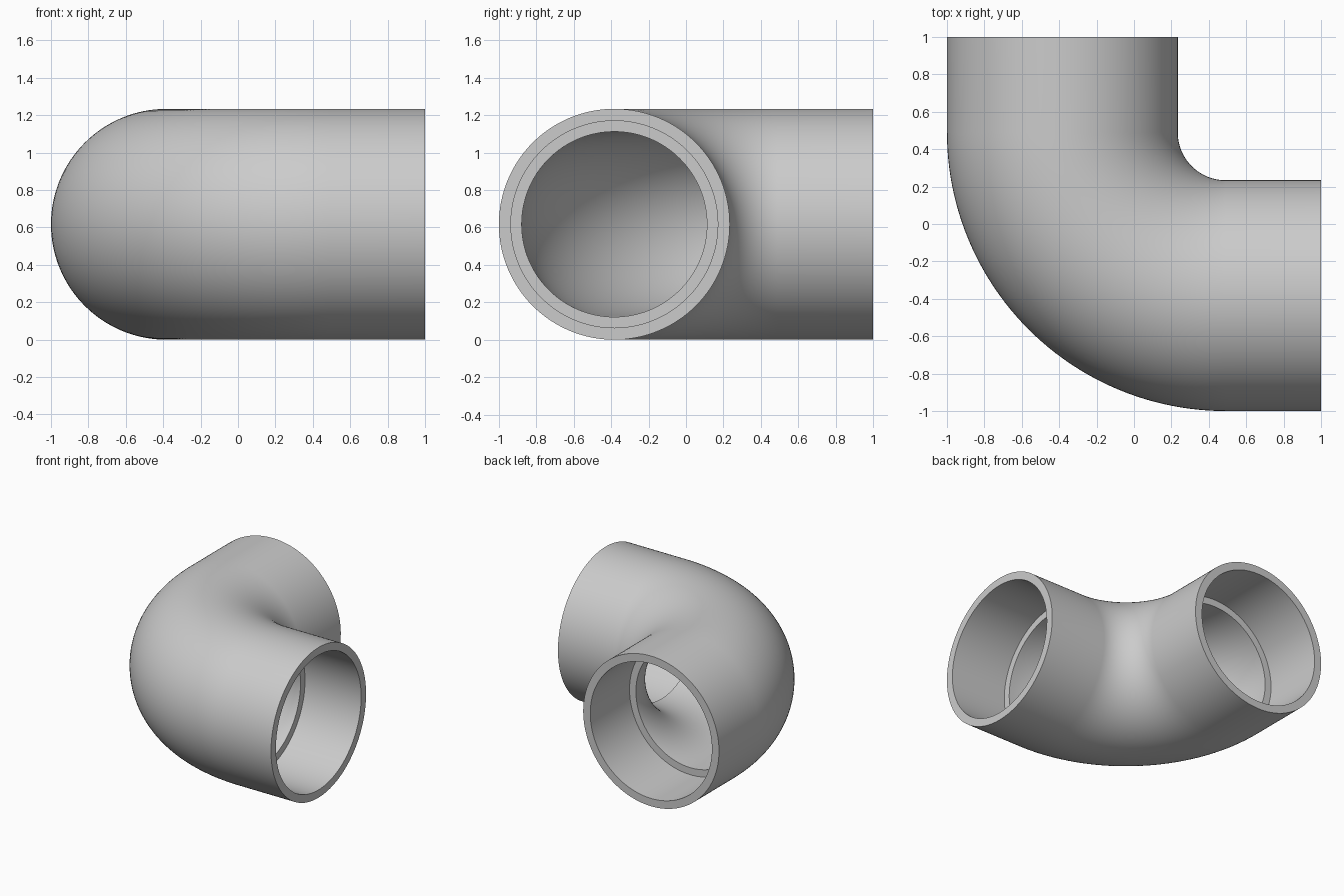
import bpy
import bmesh
from math import sin, cos, pi, radians
from mathutils import Vector

cube = bpy.data.objects.get("Cube")
if cube:
    bpy.data.objects.remove(cube, do_unlink=True)

OUTER, SOCKET, BORE = 0.617, 0.553, 0.495   # pipe, socket and bore radii
PIVOT = 0.49                                # bend centre in x and y
BEND = PIVOT + 1 - OUTER                    # centreline bend radius
STRAIGHT = 1 - PIVOT                        # length of each straight end
SIDES, STEPS = 128, 48


def add_ring(bm, angle, shift, radius):
    """Circle across the pipe at a bend angle, slid along the tangent."""
    radial = Vector((cos(angle), sin(angle), 0))
    tangent = Vector((sin(angle), -cos(angle), 0))
    centre = Vector((PIVOT, PIVOT, OUTER)) - radial * BEND + tangent * shift
    ring = []
    for i in range(SIDES):
        t = 2 * pi * i / SIDES
        ring.append(bm.verts.new(centre + radius * (radial * cos(t) + Vector((0, 0, sin(t))))))
    return ring


# Stations run along the outside, then back through the socket and bore
bend = [pi / 2 * i / STEPS for i in range(STEPS + 1)]
stations = [(0, -STRAIGHT, OUTER)]
stations += [(a, 0, OUTER) for a in bend]
stations += [(pi / 2, STRAIGHT, OUTER), (pi / 2, STRAIGHT, SOCKET), (pi / 2, 0, SOCKET)]
stations += [(a, 0, BORE) for a in reversed(bend)]
stations += [(0, 0, SOCKET), (0, -STRAIGHT, SOCKET)]

bm = bmesh.new()
rings = [add_ring(bm, *s) for s in stations]
for k, ring in enumerate(rings):
    following = rings[(k + 1) % len(rings)]
    for i in range(SIDES):
        j = (i + 1) % SIDES
        bm.faces.new((ring[i], ring[j], following[j], following[i]))
bmesh.ops.recalc_face_normals(bm, faces=bm.faces)

mesh = bpy.data.meshes.new("pipe_elbow")
bm.to_mesh(mesh)
bm.free()
elbow = bpy.data.objects.new("pipe_elbow", mesh)
bpy.context.collection.objects.link(elbow)

# Plain grey material
grey = bpy.data.materials.new("plain_grey")
grey.use_nodes = True
colour = (0.6, 0.6, 0.6, 1)
grey.diffuse_color = colour
grey.node_tree.nodes["Principled BSDF"].inputs["Base Color"].default_value = colour
mesh.materials.append(grey)

# Smooth walls with crisp rims and socket steps
bpy.ops.object.select_all(action="DESELECT")
elbow.select_set(True)
bpy.context.view_layer.objects.active = elbow
bpy.ops.object.shade_smooth_by_angle(angle=radians(35))
